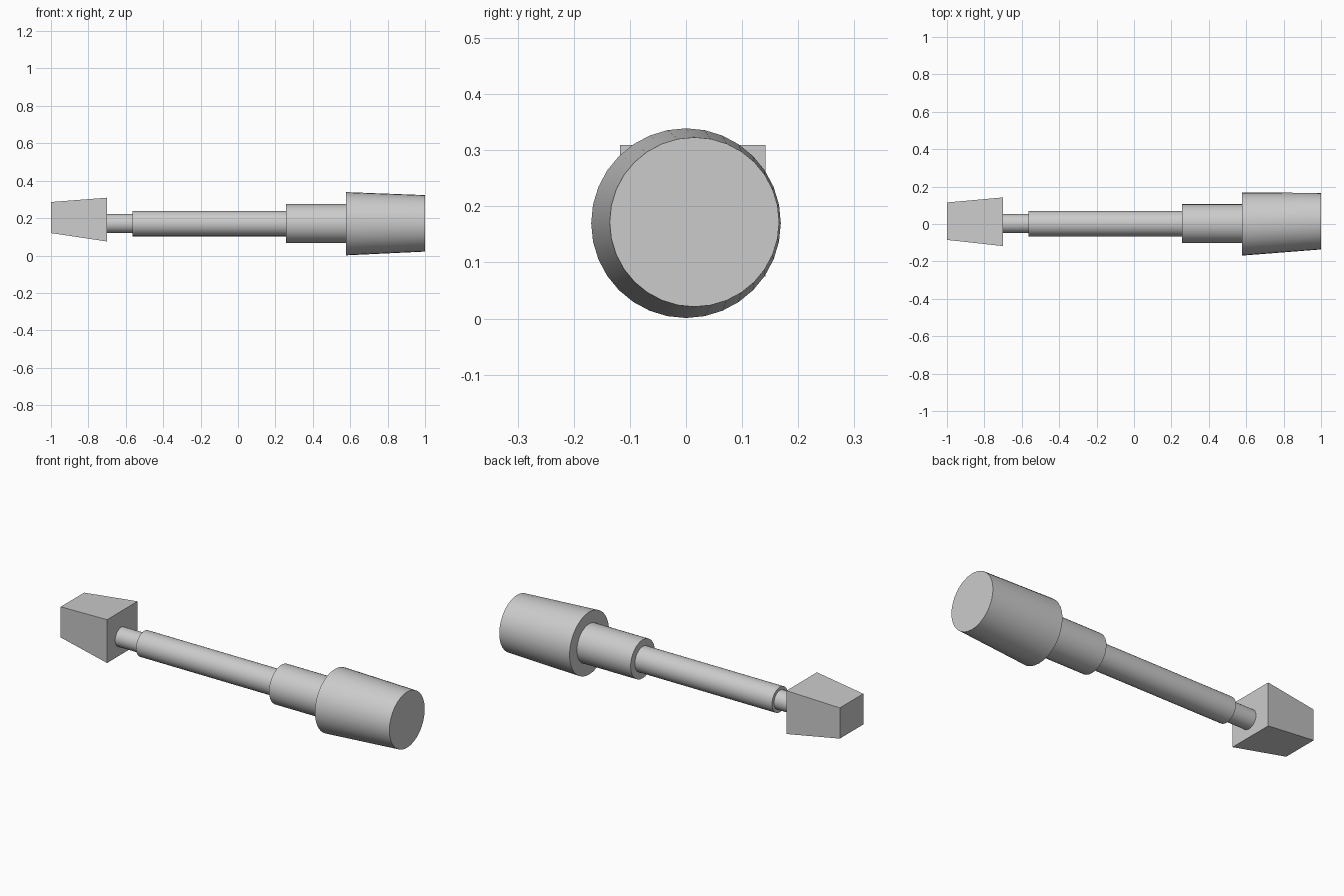
import bpy
import bmesh
from math import cos, sin, pi, radians, sqrt

cube = bpy.data.objects.get("Cube")
if cube:
    bpy.data.objects.remove(cube, do_unlink=True)

grey = bpy.data.materials.new("plain_grey")
grey.use_nodes = True
colour = (0.6, 0.6, 0.6, 1)
grey.diffuse_color = colour
grey.node_tree.nodes["Principled BSDF"].inputs["Base Color"].default_value = colour


def ring(bm, x, centre, radii, sides, turn):
    """Loop of vertices around the x axis."""
    return [bm.verts.new((x,
                          centre[0] + radii[0] * cos(turn + 2 * pi * i / sides),
                          centre[1] + radii[1] * sin(turn + 2 * pi * i / sides)))
            for i in range(sides)]


def loft(name, start, end, sides=32, turn=0.0):
    """Closed solid between two sections given as (x, centre, radii)."""
    bm = bmesh.new()
    a = ring(bm, *start, sides, turn)
    b = ring(bm, *end, sides, turn)
    bm.faces.new(a)
    bm.faces.new(b)
    for i in range(sides):
        j = (i + 1) % sides
        bm.faces.new((a[i], a[j], b[j], b[i]))
    bmesh.ops.recalc_face_normals(bm, faces=bm.faces)
    mesh = bpy.data.meshes.new(name)
    bm.to_mesh(mesh)
    bm.free()
    mesh.materials.append(grey)
    obj = bpy.data.objects.new(name, mesh)
    bpy.context.collection.objects.link(obj)
    if sides > 4:
        bpy.ops.object.select_all(action="DESELECT")
        obj.select_set(True)
        bpy.context.view_layer.objects.active = obj
        bpy.ops.object.shade_smooth_by_angle(angle=radians(30))
    return obj


# Straight round sections along the shaft: name, x range, radius
axis = (0.002, 0.171)
for name, x0, x1, r in (("neck", -0.7, -0.56, 0.051),
                        ("shaft", -0.563, 0.257, 0.068),
                        ("collar", 0.257, 0.578, 0.104)):
    loft(name, (x0, axis, (r, r)), (x1, axis, (r, r)))

# Tapered handle, leaning slightly to the back
loft("handle",
     (0.578, (0.0, 0.17), (0.169, 0.169)),
     (1.0, (0.015, 0.172), (0.151, 0.151)))

# Four-sided head, narrowing toward its tip
k = sqrt(2)
loft("head",
     (-1.0, (0.015, 0.203), (0.1 * k, 0.083 * k)),
     (-0.7, (0.012, 0.192), (0.13 * k, 0.117 * k)),
     sides=4, turn=pi / 4)
